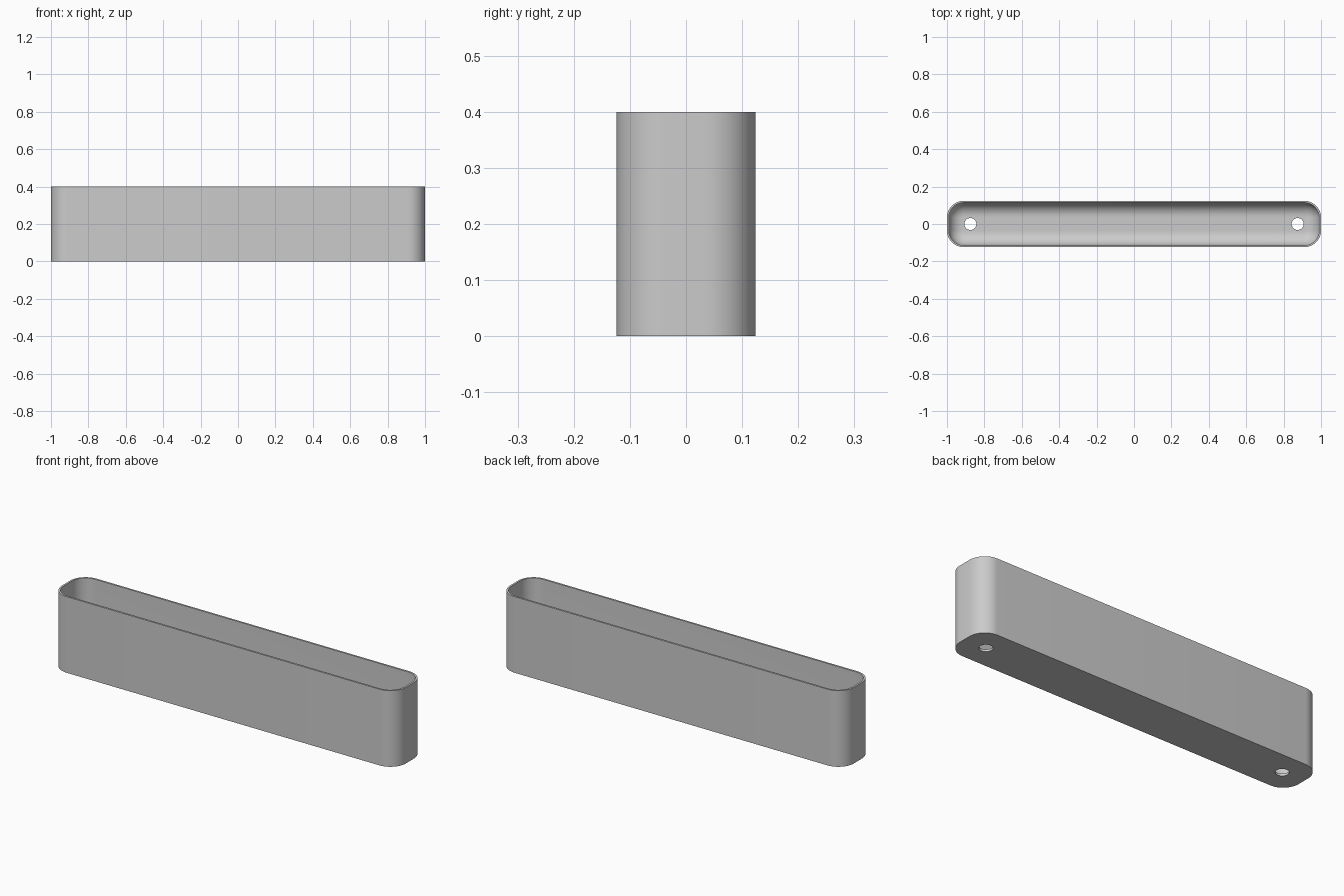
import bpy, bmesh, math

if "Cube" in bpy.data.objects:
    bpy.data.objects.remove(bpy.data.objects["Cube"], do_unlink=True)

HALF_X, HALF_Y, HEIGHT = 1.0, 0.124, 0.4
CORNER, WALL, FLOOR, FILLET = 0.09, 0.01, 0.012, 0.075
STEPS = 12

grey = bpy.data.materials.new("grey_plastic")
grey.use_nodes = True
colour = (0.6, 0.6, 0.6, 1)
grey.diffuse_color = colour
grey.node_tree.nodes["Principled BSDF"].inputs["Base Color"].default_value = colour


def ring(bm, inset, z):
    """Rounded rectangle of vertices, inset from the outer wall."""
    r = CORNER - inset
    cx, cy = HALF_X - CORNER, HALF_Y - CORNER
    verts = []
    for q, (sx, sy) in enumerate([(1, 1), (-1, 1), (-1, -1), (1, -1)]):
        for i in range(STEPS + 1):
            a = (q + i / STEPS) * math.pi / 2
            verts.append(bm.verts.new((sx * cx + r * math.cos(a), sy * cy + r * math.sin(a), z)))
    return verts


# Thin-walled trough with a filleted floor inside
bm = bmesh.new()
rings = [ring(bm, 0, 0), ring(bm, 0, HEIGHT), ring(bm, WALL, HEIGHT)]
for i in range(STEPS + 1):
    a = i / STEPS * math.pi / 2
    rings.append(ring(bm, WALL + FILLET * (1 - math.cos(a)), FLOOR + FILLET * (1 - math.sin(a))))
for low, high in zip(rings, rings[1:]):
    for i in range(len(low)):
        j = (i + 1) % len(low)
        bm.faces.new((low[i], low[j], high[j], high[i]))
bm.faces.new(rings[0][::-1])
bm.faces.new(rings[-1])
bmesh.ops.recalc_face_normals(bm, faces=bm.faces)
mesh = bpy.data.meshes.new("trough")
bm.to_mesh(mesh)
bm.free()
mesh.materials.append(grey)
trough = bpy.data.objects.new("trough", mesh)
bpy.context.collection.objects.link(trough)

# Drain holes near both ends
for side in (-1, 1):
    bpy.ops.mesh.primitive_cylinder_add(vertices=32, radius=0.032, depth=0.1, location=(side * 0.875, 0, 0))
    cutter = bpy.context.object
    cutter.name = "drain_hole_cutter"
    cutter.hide_render = True
    cutter.data.materials.append(grey)
    bpy.context.view_layer.objects.active = trough
    cut = trough.modifiers.new("drain_hole", "BOOLEAN")
    cut.operation, cut.solver, cut.object = "DIFFERENCE", "EXACT", cutter
    bpy.ops.object.modifier_apply(modifier=cut.name)
    bpy.data.objects.remove(cutter, do_unlink=True)

# Smooth rounded walls with crisp rims
bpy.ops.object.select_all(action="DESELECT")
trough.select_set(True)
bpy.context.view_layer.objects.active = trough
bpy.ops.object.shade_smooth_by_angle(angle=math.radians(35))
